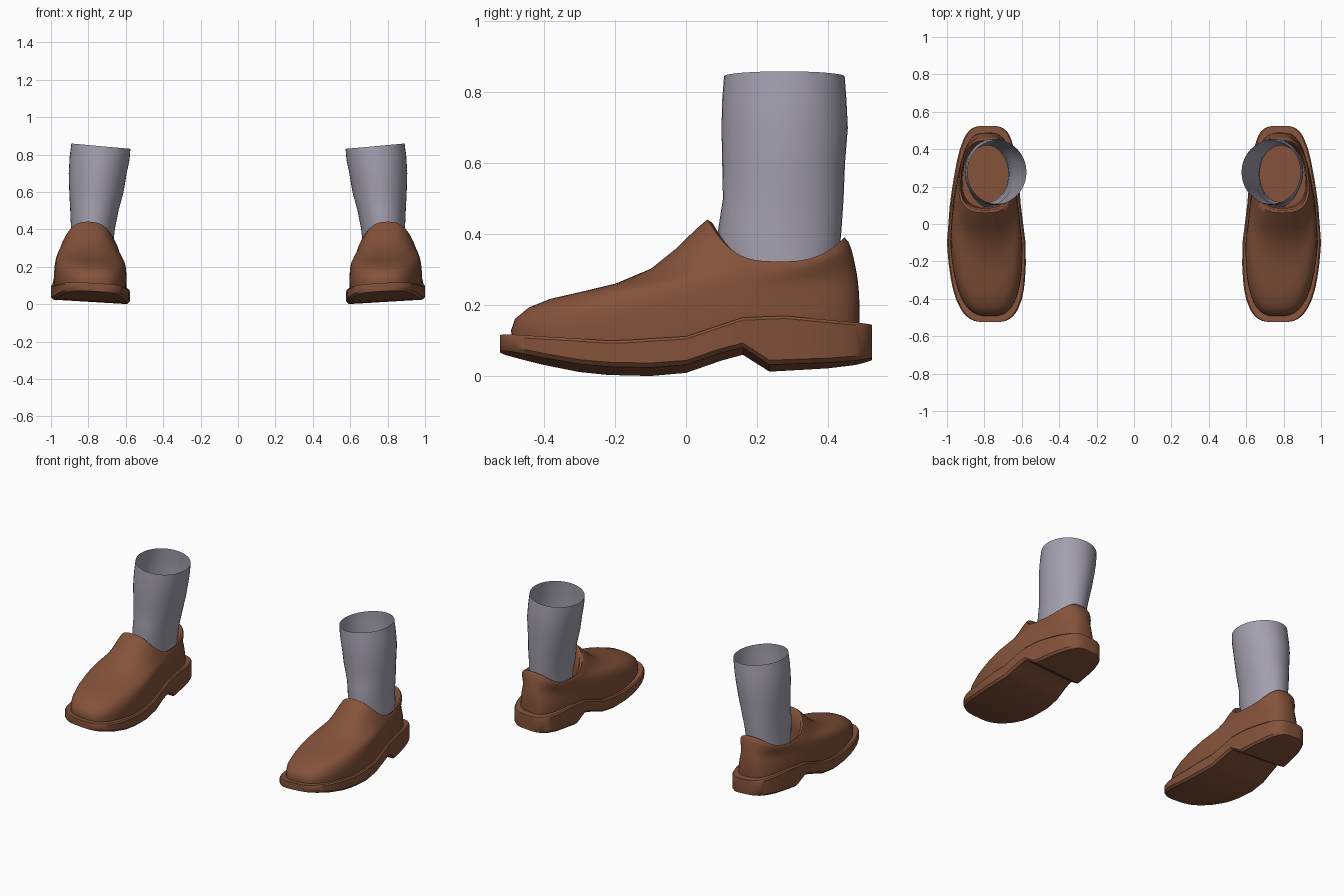
import bpy, bmesh, math

if "Cube" in bpy.data.objects:
    bpy.data.objects.remove(bpy.data.objects["Cube"])


def material(name, rgb):
    m = bpy.data.materials.new(name)
    m.diffuse_color = (*rgb, 1)
    m.use_nodes = True
    m.node_tree.nodes["Principled BSDF"].inputs["Base Color"].default_value = m.diffuse_color
    return m


BROWN = material("brown leather", (0.23, 0.085, 0.043))
GREY = material("grey sock", (0.37, 0.35, 0.43))


def table(t, pts):
    """Piecewise linear lookup."""
    if t <= pts[0][0]:
        return pts[0][1]
    for (a, va), (b, vb) in zip(pts, pts[1:]):
        if t <= b:
            return va + (vb - va) * (t - a) / (b - a)
    return pts[-1][1]


def centre(y):
    return table(y, [(-.52, .77), (-.25, .783), (-.1, .79), (.1, .795), (.3, .79), (.5, .782)])


def width(y):
    return table(y, [(-.5, .92), (-.4, .96), (-.25, .99), (-.1, 1), (.1, .905), (.3, .81), (.45, .775)])


def spow(v, p):
    return math.copysign(abs(v) ** p, v)


def loft(name, rings, mat, side, cap_start=False, cap_end=False, angle=40):
    """Skin closed rings; side -1 gives the mirrored copy."""
    bm = bmesh.new()
    vs = [[bm.verts.new((side * x, y, z)) for x, y, z in r] for r in rings]
    n = len(rings[0])
    for a, b in zip(vs, vs[1:]):
        for i in range(n):
            j = (i + 1) % n
            bm.faces.new((a[i], a[j], b[j], b[i]))
    if cap_start:
        bm.faces.new(vs[0][::-1])
    if cap_end:
        bm.faces.new(vs[-1])
    if side < 0:
        bmesh.ops.reverse_faces(bm, faces=bm.faces[:])
    me = bpy.data.meshes.new(name)
    bm.to_mesh(me)
    bm.free()
    me.materials.append(mat)
    ob = bpy.data.objects.new(name, me)
    bpy.context.collection.objects.link(ob)
    bpy.ops.object.select_all(action='DESELECT')
    ob.select_set(True)
    bpy.context.view_layer.objects.active = ob
    bpy.ops.object.shade_smooth_by_angle(angle=math.radians(angle))


# Sole: cross-sections along y, with toe spring, arch and heel block
BOTTOM = [(-.525, .058), (-.4, .03), (-.3, .011), (-.22, .003), (-.1, 0), (0, .008),
          (.1, .042), (.16, .058), (.235, .01), (.4, .018), (.48, .026), (.525, .036)]
TOP = [(-.525, .102), (-.4, .09), (-.2, .075), (0, .088), (.08, .115), (.16, .142),
       (.28, .148), (.4, .138), (.525, .13)]


def sole_rings():
    ends = [.9985, .994, .985, .97, .945, .91, .86]
    ys = [-.525 * c for c in ends] + [-.4, -.35, -.3, -.22, -.16, -.1, -.05, 0, .05, .1, .13,
          .16, .185, .21, .235, .28, .34, .4] + [.525 * c for c in ends[::-1]]
    rings = []
    for y in ys:
        h = .21 * width(y) * (1 - abs(y / .525) ** 3.6) ** (1 / 3.6)
        c, b, t = centre(y), table(y, BOTTOM), table(y, TOP)
        d = min(.012, h * .3)
        prof = [(-h + d, b), (-h, b + .012), (-h, t - .008), (-h + d * .6, t),
                (h - d * .6, t), (h, t - .008), (h, b + .012), (h - d, b)]
        rings.append([(c + x, y, z + .06 * max(0, c + x - .58)) for x, z in prof])
    return rings


# Upper: rings from the welt over the toe and heel to the opening, then down inside
# front y, front z, back y, back z, side z, half width, roundness
UPPER = [(-.488, .085, .485, .115, .085, .192, 3.0),
         (-.493, .13, .489, .16, .13, .194, 3.0),
         (-.482, .162, .489, .20, .168, .194, 2.9),
         (-.445, .193, .487, .24, .20, .193, 2.7),
         (-.385, .217, .484, .27, .228, .191, 2.5),
         (-.30, .236, .481, .29, .25, .188, 2.4),
         (-.20, .26, .477, .31, .268, .185, 2.4),
         (-.10, .302, .472, .335, .283, .182, 2.5),
         (-.03, .358, .466, .358, .296, .179, 2.6),
         (.03, .416, .458, .379, .309, .176, 2.7),
         (.06, .441, .447, .391, .318, .170, 2.7),
         (.074, .432, .435, .38, .312, .158, 2.7),
         (.085, .34, .43, .27, .25, .153, 2.6),
         (.09, .165, .425, .165, .165, .150, 2.5)]


def upper_rings(n=64):
    rings = []
    for yf, zf, yb, zb, zs, hw, p in UPPER:
        yc, ly = (yf + yb) / 2, (yb - yf) / 2
        ring = []
        for i in range(n):
            a = 2 * math.pi * i / n
            c = spow(math.sin(a), 2 / p)
            y = yc + ly * c
            x = centre(y) + hw * width(y) * spow(math.cos(a), 2 / p)
            z = zs + ((zf - zs) if c < 0 else (zb - zs)) * abs(c) ** 3
            ring.append((x, y, z + .04 * (x - .79)))
        rings.append(ring)
    return rings


# Leg: open tube leaning inwards; z, centre x, radius x, centre y, radius y
LEG = [(.24, .785, .113, .268, .152), (.32, .783, .115, .268, .162), (.41, .775, .118, .264, .174),
       (.5, .768, .129, .274, .170), (.6, .757, .145, .275, .173), (.7, .750, .155, .278, .178),
       (.78, .740, .160, .277, .175), (.845, .733, .158, .277, .170)]


def leg_rings(n=40):
    rings = []
    for z, xc, rx, yc, ry in LEG:
        tilt = .09 * max(0, (z - .7) / .145)
        ring = []
        for i in range(n):
            a = 2 * math.pi * i / n
            x = rx * math.cos(a)
            ring.append((xc + x, yc + ry * math.sin(a), z + tilt * x))
        rings.append(ring)
    return rings


for side, label in ((1, "right"), (-1, "left")):
    loft(label + "_sole", sole_rings(), BROWN, side, True, True, 35)
    loft(label + "_shoe_upper", upper_rings(), BROWN, side, False, True, 60)
    loft(label + "_leg", leg_rings(), GREY, side)
